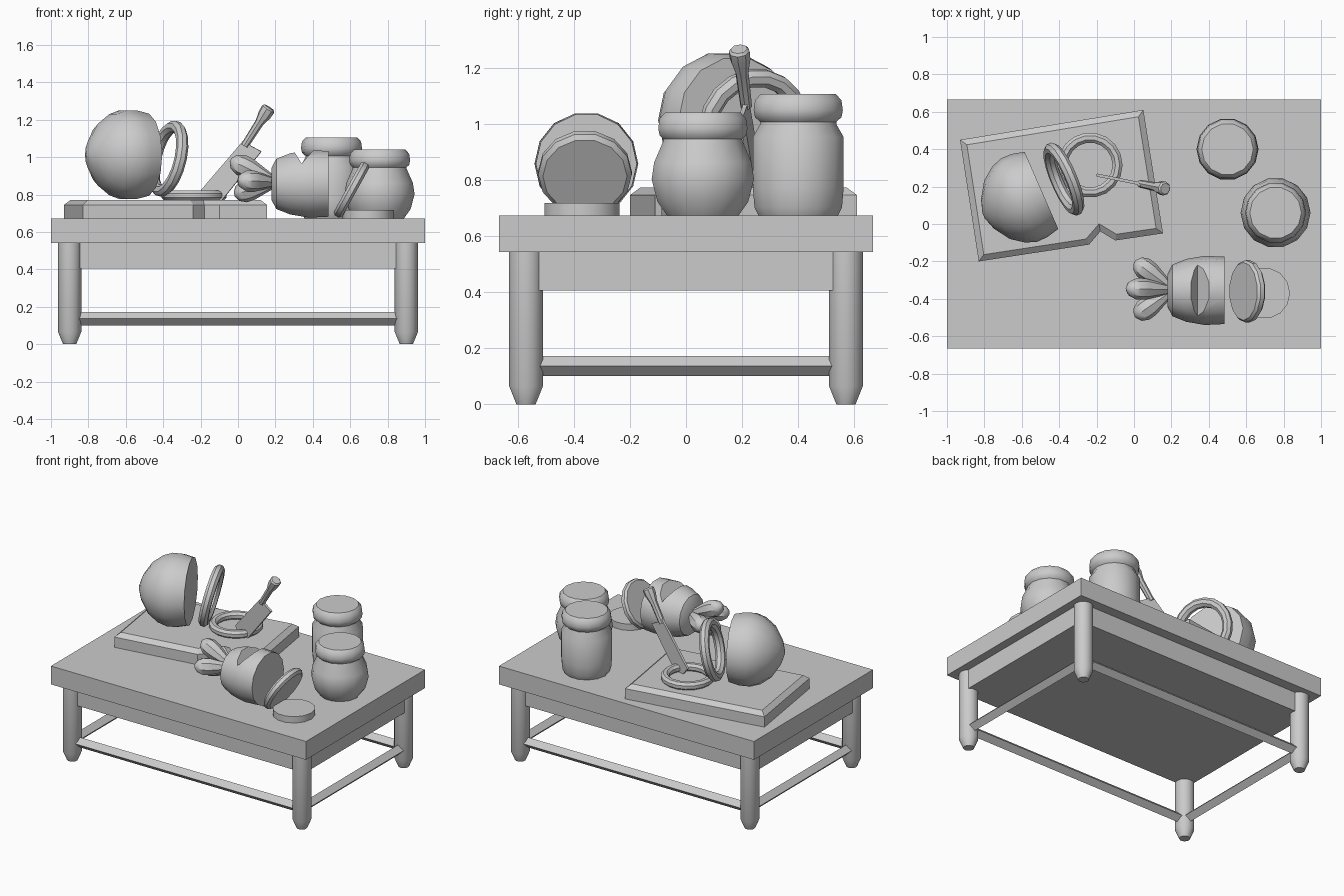
import bpy, bmesh, math
from mathutils import Vector

if "Cube" in bpy.data.objects:
    bpy.data.objects.remove(bpy.data.objects["Cube"], do_unlink=True)

grey = bpy.data.materials.new("plain_grey")
grey.use_nodes = True
grey.diffuse_color = (0.6, 0.6, 0.6, 1)
grey.node_tree.nodes["Principled BSDF"].inputs["Base Color"].default_value = (0.6, 0.6, 0.6, 1)


def finish(name, bm, smooth=True):
    bmesh.ops.remove_doubles(bm, verts=bm.verts, dist=0.0001)
    bmesh.ops.recalc_face_normals(bm, faces=bm.faces)
    mesh = bpy.data.meshes.new(name)
    bm.to_mesh(mesh)
    bm.free()
    mesh.materials.append(grey)
    ob = bpy.data.objects.new(name, mesh)
    bpy.context.collection.objects.link(ob)
    if smooth:
        bpy.ops.object.select_all(action='DESELECT')
        ob.select_set(True)
        bpy.context.view_layer.objects.active = ob
        bpy.ops.object.shade_smooth_by_angle(angle=math.radians(38))
    return ob


def aim(ob, origin, axis):
    """Place an object with its local z along the given axis."""
    ob.location = origin
    ob.rotation_mode = 'QUATERNION'
    ob.rotation_quaternion = Vector(axis).to_track_quat('Z', 'Y')
    return ob


def lathe(name, profile, origin, axis=(0, 0, 1), sides=14):
    """Spin (radius, height) points, capping open ends."""
    bm = bmesh.new()
    rings = []
    for r, h in profile:
        rings.append([bm.verts.new((r * math.cos(math.tau * i / sides),
                                    r * math.sin(math.tau * i / sides), h)) for i in range(sides)])
    for a, b in zip(rings, rings[1:]):
        for i in range(sides):
            j = (i + 1) % sides
            bm.faces.new((a[i], a[j], b[j], b[i]))
    bm.faces.new(rings[0])
    bm.faces.new(rings[-1])
    return aim(finish(name, bm), origin, axis)


def box(name, size, centre):
    bm = bmesh.new()
    bmesh.ops.create_cube(bm, size=1)
    bmesh.ops.scale(bm, vec=size, verts=bm.verts)
    bmesh.ops.translate(bm, vec=centre, verts=bm.verts)
    return finish(name, bm, False)


def prism(name, outline, direction):
    """Extrude a closed outline along a vector."""
    bm = bmesh.new()
    base = bm.faces.new([bm.verts.new(p) for p in outline])
    ext = bmesh.ops.extrude_face_region(bm, geom=[base], use_keep_orig=True)
    verts = [g for g in ext["geom"] if isinstance(g, bmesh.types.BMVert)]
    top = [g for g in ext["geom"] if isinstance(g, bmesh.types.BMFace)]
    bmesh.ops.translate(bm, vec=direction, verts=verts)
    bmesh.ops.recalc_face_normals(bm, faces=bm.faces)
    return bm, top


def torus(name, major, minor, origin, axis):
    bm = bmesh.new()
    n, m = 18, 8
    rings = []
    for i in range(n):
        a = math.tau * i / n
        ring = []
        for k in range(m):
            t = math.tau * (k + 0.5) / m
            r = major + minor * math.cos(t)
            ring.append(bm.verts.new((r * math.cos(a), r * math.sin(a), minor * math.sin(t))))
        rings.append(ring)
    for i in range(n):
        for k in range(m):
            p, q = rings[i], rings[(i + 1) % n]
            bm.faces.new((p[k], q[k], q[(k + 1) % m], p[(k + 1) % m]))
    return aim(finish(name, bm), origin, axis)


# Table: top, apron, legs and diamond-section stretchers
TOP = 0.672
box("table_top", (2, 1.333, 0.13), (0, 0, TOP - 0.065))
box("apron", (1.88, 1.19, 0.14), (0, 0, 0.475))
LX, LY = 0.9, 0.57
for sx in (-1, 1):
    for sy in (-1, 1):
        lathe("leg", [(0.035, 0), (0.062, 0.065), (0.062, 0.545)], (sx * LX, sy * LY, 0))
for s in (-1, 1):
    lathe("long_stretcher", [(0.036, -LX), (0.036, LX)], (0, s * LY, 0.137), (1, 0, 0), 4)
    lathe("short_stretcher", [(0.036, -LY), (0.036, LY)], (s * LX, 0, 0.137), (0, 1, 0), 4)

# Chopping board with a chip in its front edge
corners = [(-0.83, -0.2), (-0.24, -0.11), (-0.18, -0.04), (-0.1, -0.088),
           (0.155, -0.05), (0.05, 0.61), (-0.93, 0.45)]
bm, top = prism("board", [(x, y, TOP) for x, y in corners], (0, 0, 0.073))
bmesh.ops.inset_region(bm, faces=top, thickness=0.032, depth=0.027, use_even_offset=True)
finish("chopping_board", bm, False)

# Halved onion and its two cut rings
lathe("onion_half", [(0.225, 0), (0.242, 0.07), (0.243, 0.13), (0.222, 0.19),
                     (0.17, 0.26), (0.085, 0.315), (0.015, 0.338)],
      (-0.495, 0.18, 1.013), (-0.917, -0.4, 0))
torus("standing_onion_ring", 0.176, 0.033, (-0.375, 0.24, 0.992), (0.9, 0.38, -0.22))
torus("flat_onion_ring", 0.147, 0.029, (-0.235, 0.315, 0.795), (0, 0, 1))


# Cleaver stuck into the board
def on_blade(x, z):
    return Vector((x, 0.222 - 0.2 * x, z))


across = Vector((0.2, 0.98, 0)) * 0.016
blade = [(-0.2, 0.82), (0.035, 1.095), (0.07, 1.06), (0.125, 1.03), (-0.085, 0.77), (-0.16, 0.77)]
bm, top = prism("blade", [on_blade(x, z) - across / 2 for x, z in blade], across)
finish("cleaver_blade", bm, False)
start, end = on_blade(0.035, 1.06), on_blade(0.167, 1.266)
length = (end - start).length
lathe("cleaver_handle", [(0.021, 0), (0.024, 0.6 * length), (0.037, 0.82 * length),
                         (0.038, 0.96 * length), (0.03, length)], start, end - start, 8)

# Chopped root vegetable with a wedge cut out of the top
body = lathe("root_body", [(0.09, 0), (0.138, 0.025), (0.168, 0.1), (0.185, 0.2), (0.18, 0.303)],
             (0.18, -0.355, 0.857), (1, 0, 0))
wedge_outline = [(0.27, -0.7, 1.08), (0.34, -0.7, 0.965), (0.44, -0.7, 1.08)]
bm, top = prism("wedge", wedge_outline, (0, 0.7, 0))
wedge = finish("wedge_cutter", bm, False)
wedge.hide_render = True
wedge.hide_viewport = True
cut = body.modifiers.new("wedge_cut", 'BOOLEAN')
cut.operation = 'DIFFERENCE'
cut.solver = 'EXACT'
cut.object = wedge

# Leaf stubs fanning out from the root
crown = Vector((0.21, -0.352, 0.865))
for tip in ((-0.04, -0.345, 0.985), (0.005, -0.2, 0.875), (0.005, -0.495, 0.875), (-0.02, -0.345, 0.8)):
    d = Vector(tip) - crown
    n = d.length
    lathe("leaf_stub", [(0.02, 0), (0.035, 0.25 * n), (0.057, 0.6 * n), (0.058, 0.78 * n),
                        (0.04, 0.93 * n), (0.01, n)], crown, d, 8)

# Two slices: one leaning, one lying flat
lathe("leaning_slice", [(0.15, -0.026), (0.167, -0.012), (0.167, 0.012), (0.155, 0.026)],
      (0.607, -0.36, 0.825), (-0.875, 0, 0.485))
lathe("flat_slice", [(0.137, 0), (0.137, 0.045)], (0.697, -0.37, TOP))


# Jars with lids
def jar(name, centre, profile, lid_z):
    x, y = centre
    lathe(name + "_body", profile, (x, y, TOP))
    lathe(name + "_lid", [(0.135, 0), (0.158, 0.02), (0.163, 0.045), (0.158, 0.08), (0.138, 0.102)],
          (x, y, lid_z))


jar("round_jar", (0.757, 0.06),
    [(0.13, 0), (0.166, 0.05), (0.187, 0.13), (0.178, 0.19), (0.145, 0.265), (0.138, 0.3)], 0.938)
jar("tall_jar", (0.5, 0.4),
    [(0.145, 0), (0.16, 0.03), (0.166, 0.1), (0.166, 0.28), (0.14, 0.325), (0.138, 0.36)], 1.003)
